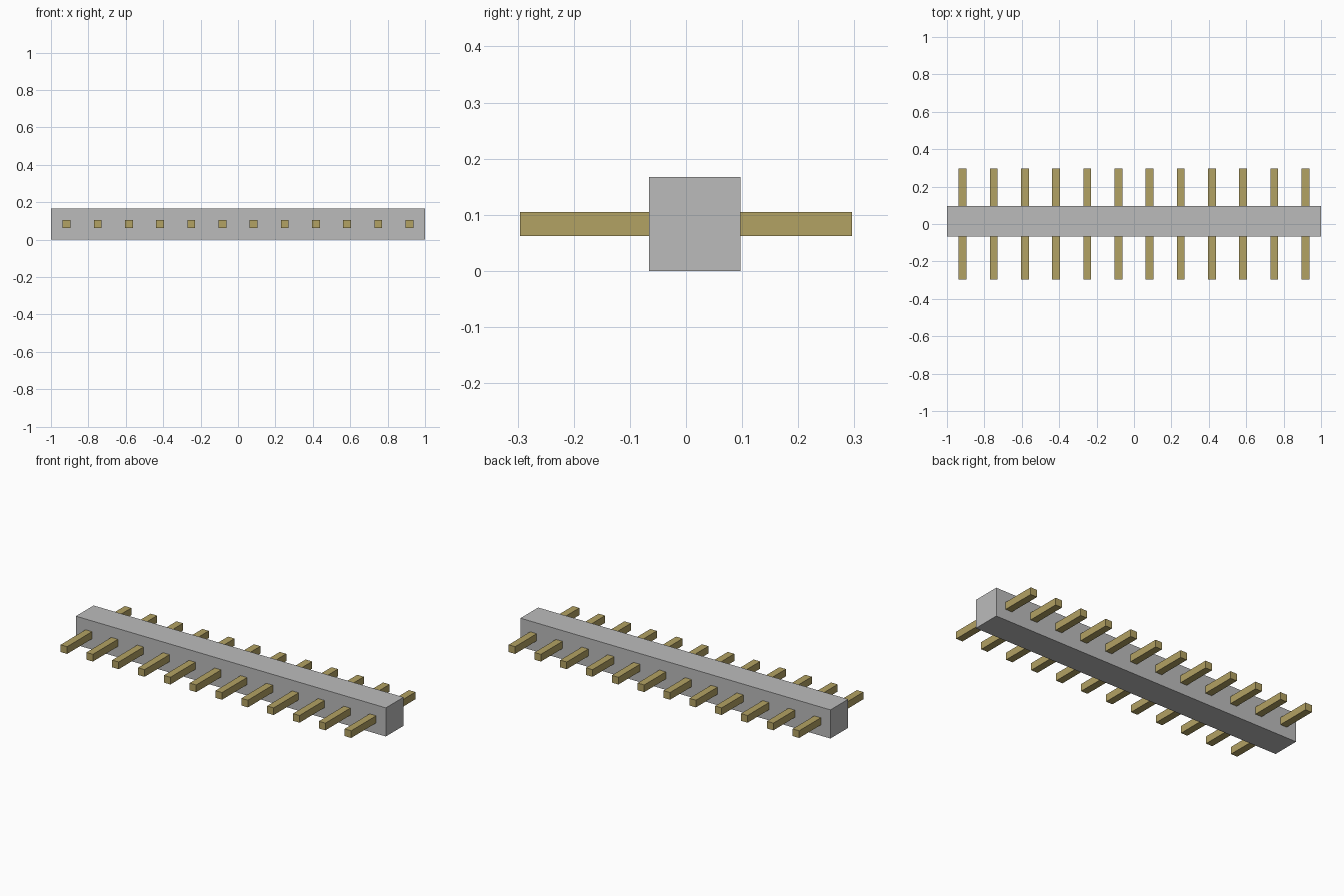
import bpy

cube = bpy.data.objects.get("Cube")
if cube:
    bpy.data.objects.remove(cube, do_unlink=True)


def make_material(name, rgb):
    mat = bpy.data.materials.new(name)
    mat.use_nodes = True
    mat.diffuse_color = (*rgb, 1)
    mat.node_tree.nodes["Principled BSDF"].inputs["Base Color"].default_value = (*rgb, 1)
    return mat


def box(name, low, high, mat):
    """Axis-aligned box between two corners."""
    center = [(a + b) / 2 for a, b in zip(low, high)]
    bpy.ops.mesh.primitive_cube_add(size=1, location=center)
    obj = bpy.context.object
    obj.name = name
    obj.scale = [b - a for a, b in zip(low, high)]
    bpy.ops.object.transform_apply(location=False, rotation=False, scale=True)
    obj.data.materials.append(mat)
    return obj


plastic = make_material("grey plastic", (0.5, 0.5, 0.5))
brass = make_material("dull gold", (0.45, 0.36, 0.125))

# Long square housing, set slightly towards the back
HEIGHT = 0.167
box("housing", (-1, -0.066, 0), (1, 0.097, HEIGHT), plastic)

# Row of square pins running through the housing
PINS = 12
PITCH = 2 / PINS
HALF = 0.021
REACH = 0.296
for i in range(PINS):
    x = -1 + PITCH * (i + 0.5)
    z = HEIGHT / 2
    box(f"pin_{i + 1}", (x - HALF, -REACH, z - HALF), (x + HALF, REACH, z + HALF), brass)
